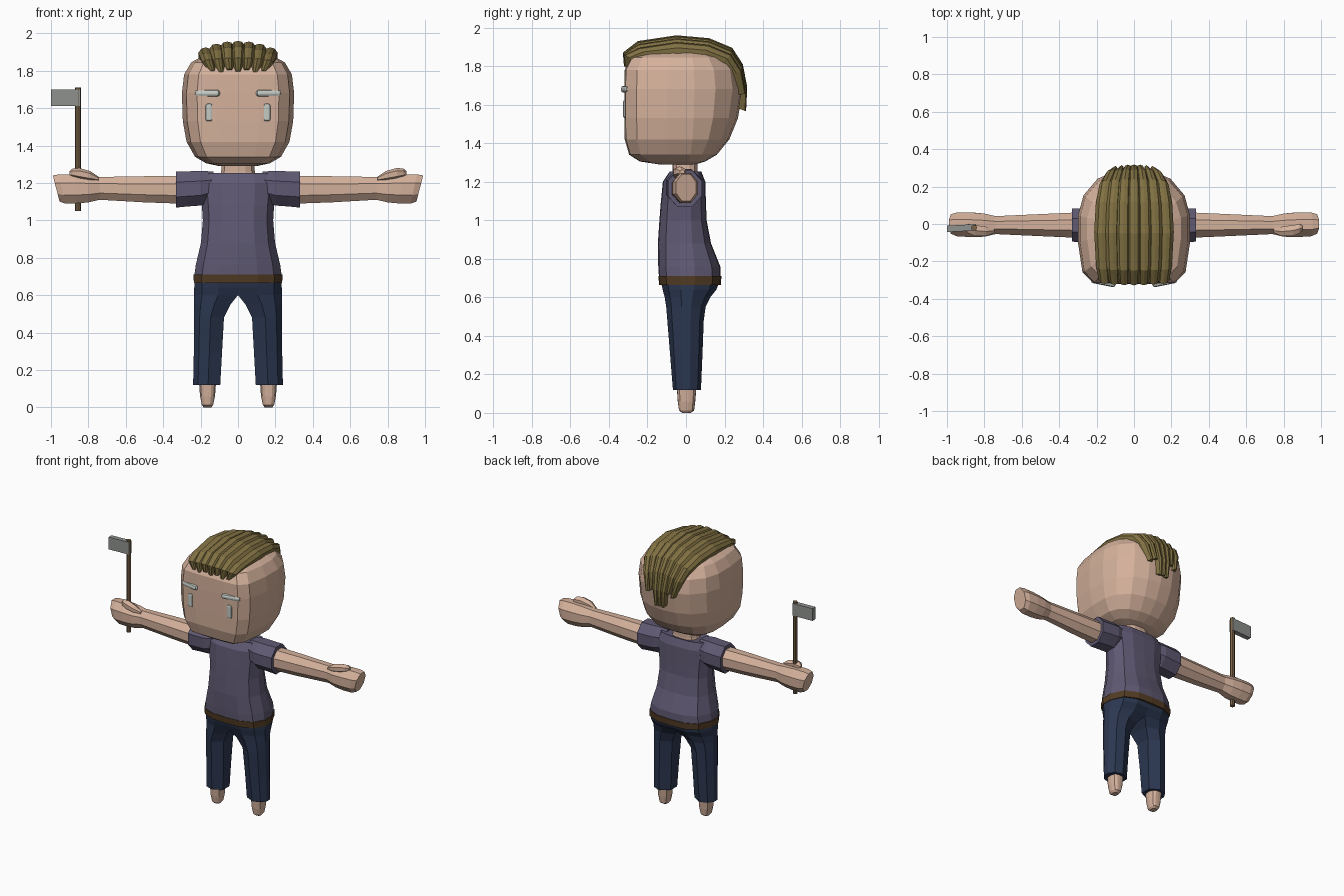
import bpy, bmesh, math
from mathutils import Vector

old = bpy.data.objects.get("Cube")
if old:
    bpy.data.objects.remove(old, do_unlink=True)


def material(name, rgb):
    m = bpy.data.materials.new(name)
    m.use_nodes = True
    m.diffuse_color = (*rgb, 1)
    m.node_tree.nodes["Principled BSDF"].inputs["Base Color"].default_value = (*rgb, 1)
    return m


SKIN = material("skin", (0.66, 0.44, 0.33))
SHIRT = material("shirt_purple", (0.115, 0.1, 0.17))
DENIM = material("trouser_navy", (0.024, 0.038, 0.08))
BELT = material("belt_brown", (0.085, 0.045, 0.018))
HAIR = material("hair_olive", (0.22, 0.165, 0.055))
PALE = material("pale_grey", (0.56, 0.6, 0.56))
STEEL = material("blade_grey", (0.28, 0.29, 0.28))
WOOD = material("handle_wood", (0.2, 0.13, 0.07))


def finish(bm, name, mat):
    bmesh.ops.recalc_face_normals(bm, faces=bm.faces[:])
    mesh = bpy.data.meshes.new(name)
    bm.to_mesh(mesh)
    bm.free()
    mesh.materials.append(mat)
    ob = bpy.data.objects.new(name, mesh)
    bpy.context.scene.collection.objects.link(ob)
    return ob


def loft(name, rings, mat):
    """Skin a list of equal-sized point rings and cap both ends."""
    bm = bmesh.new()
    vs = [[bm.verts.new(p) for p in r] for r in rings]
    n = len(vs[0])
    for a, b in zip(vs, vs[1:]):
        for i in range(n):
            j = (i + 1) % n
            bm.faces.new((a[i], a[j], b[j], b[i]))
    bm.faces.new(vs[0])
    bm.faces.new(vs[-1])
    return finish(bm, name, mat)


def body_ring(half, z, rx, yf, yb):
    """Closed ring from a half outline running front to back."""
    full = half + [(-u, v) for u, v in half[-2:0:-1]]
    return [(u * rx, v * (yb if v > 0 else -yf), z) for u, v in full]


def limb_ring(x, yc, zc, ry, rz, side, shear=0, n=8):
    """Rounded ring facing along x."""
    pts = []
    for i in range(n):
        a = math.tau * (i + 0.5) / n
        dz = rz * math.sin(a) * 1.08
        pts.append((side * (x + shear * dz), yc + ry * math.cos(a) * 1.08, zc + dz))
    return pts


def box(name, centre, size, mat, turn=0, bevel=0):
    bm = bmesh.new()
    bmesh.ops.create_cube(bm, size=1)
    for v in bm.verts:
        v.co = Vector([c * s for c, s in zip(v.co, size)])
    ob = finish(bm, name, mat)
    ob.location = centre
    ob.rotation_euler.z = turn
    if bevel:
        mod = ob.modifiers.new("round", 'BEVEL')
        mod.width = bevel
        mod.segments = 2
    return ob


# Head: flat face, rounded back
HEAD = [(0, -1), (.38, -1), (.73, -.98), (.92, -.8), (1, -.3), (1, .15),
        (.9, .52), (.65, .82), (.33, .96), (0, 1)]
loft("head", [body_ring(HEAD, *r) for r in (
    (1.29, .10, -.14, .05), (1.305, .17, -.24, .10), (1.34, .23, -.295, .16),
    (1.42, .275, -.318, .225), (1.53, .295, -.32, .27), (1.68, .30, -.32, .295),
    (1.78, .288, -.318, .28), (1.845, .25, -.285, .225), (1.88, .185, -.2, .15),
    (1.895, .09, -.1, .07))], SKIN)

# Torso, belt and neck
BODY = [(0, -1), (.45, -.97), (.82, -.72), (1, -.22), (1, .25), (.82, .75), (.45, .97), (0, 1)]
loft("shirt", [body_ring(BODY, *r) for r in (
    (.70, .234, -.14, .18), (.76, .226, -.144, .178), (.88, .198, -.146, .13),
    (1.0, .188, -.138, .107), (1.08, .193, -.132, .104), (1.2, .205, -.12, .1),
    (1.252, .185, -.085, .08), (1.246, .105, -.07, .065))], SHIRT)
loft("belt", [body_ring(BODY, *r) for r in (
    (.665, .236, -.139, .181), (.71, .238, -.144, .184))], BELT)
loft("neck", [body_ring(BODY, *r) for r in (
    (1.2, .105, -.075, .065), (1.26, .09, -.07, .06), (1.33, .085, -.07, .06))], SKIN)


def leg_ring(side, z, xi, xo, yf, yb, k):
    """Half-waist outline whose inner side is pinched by k."""
    pts = []
    for u, v in BODY:
        v *= k if u == 0 else 1
        pts.append((side * (xi + u * (xo - xi)), v * (yb if v > 0 else -yf), z))
    return pts


for side, tag in ((1, "left"), (-1, "right")):
    # Trouser leg and foot
    loft(tag + "_trouser_leg", [leg_ring(side, *r) for r in (
        (.12, .095, .24, -.07, .08, .5), (.3, .085, .236, -.085, .088, .5),
        (.48, .075, .234, -.1, .095, .55), (.55, .04, .234, -.106, .105, .7),
        (.6, 0, .234, -.114, .13, .85), (.64, 0, .234, -.125, .163, .95),
        (.69, 0, .232, -.135, .175, 1))], DENIM)
    foot = []
    for z, rx, yf, yb in ((0, .02, -.02, .025), (.012, .03, -.036, .042),
                          (.06, .04, -.043, .048), (.14, .046, -.048, .055)):
        foot.append([(p[0] + side * .163, p[1], p[2]) for p in body_ring(BODY, z, rx, yf, yb)])
    loft(tag + "_foot", foot, SKIN)

    # Sleeve, arm and fist
    loft(tag + "_sleeve", [limb_ring(*r, side) for r in (
        (.13, -.01, 1.185, .075, .076), (.2, -.01, 1.172, .095, .093),
        (.27, -.008, 1.168, .092, .094), (.332, -.006, 1.165, .088, .097))], SHIRT)
    loft(tag + "_arm", [limb_ring(x, y, z, ry, rz, side, sh) for x, y, z, ry, rz, sh in (
        (.3, -.006, 1.163, .068, .074, 0), (.5, -.006, 1.166, .059, .07, 0),
        (.74, -.006, 1.171, .048, .061, 0), (.8, -.006, 1.168, .062, .072, 0),
        (.87, -.004, 1.168, .066, .078, .1), (.94, -.002, 1.168, .064, .078, .2),
        (.972, 0, 1.17, .052, .07, .26))], SKIN)
    loft(tag + "_thumb", [limb_ring(*r, side, 0, 6) for r in (
        (.745, -.035, 1.222, .012, .01), (.79, -.04, 1.237, .027, .024),
        (.85, -.035, 1.25, .031, .028), (.885, -.025, 1.253, .026, .022),
        (.902, -.02, 1.25, .012, .012))], SKIN)

    # Brow and eye
    box(tag + "_brow", (side * .163, -.307, 1.68), (.135, .04, .036), PALE, side * .2, .014)
    box(tag + "_eye", (side * .155, -.314, 1.577), (.036, .025, .095), PALE, 0, .011)

# Hair: overlapping locks swept from brow to nape (y, z, width, spread)
SWEEP = [(-.322, 1.80, .5, .82), (-.328, 1.87, .9, .95), (-.25, 1.93, 1.05, 1),
         (-.05, 1.96, 1.1, 1.05), (.12, 1.945, 1.1, 1), (.24, 1.895, 1, .9),
         (.295, 1.81, .9, .75), (.318, 1.69, .75, .6), (.312, 1.57, .4, .5)]
SECTION = [(-1, -.03), (-.55, -.006), (0, 0), (.55, -.006), (1, -.03), (.9, -.075), (-.9, -.075)]


def lock(index):
    x = index * .055
    path = SWEEP[:len(SWEEP) - abs(index) // 2]
    rings = []
    for i, (y, z, w, spread) in enumerate(path):
        if i == len(path) - 1:
            w = .4
        raise_tip = .012 * (index % 2) if i == 0 else 0
        base = Vector((x * spread, y * (1 - .8 * x * x), z - 1.3 * x * x + raise_tip))
        if i < 2:
            base.z += .9 * x * x
        out = Vector((0, y, z - 1.68)).normalized()
        rings.append([base + Vector((u * .036 * w, 0, 0)) + out * d for u, d in SECTION])
    loft("hair_lock_%d" % (index + 4), rings, HAIR)


for i in range(-3, 4):
    lock(i)

# Hatchet held in the right fist
bm = bmesh.new()
bmesh.ops.create_cone(bm, cap_ends=True, segments=8, radius1=.016, radius2=.016, depth=.66)
handle = finish(bm, "hatchet_handle", WOOD)
handle.location = (-.855, -.02, 1.38)
box("hatchet_blade", (-.922, -.022, 1.656), (.156, .034, .088), STEEL, .05)
